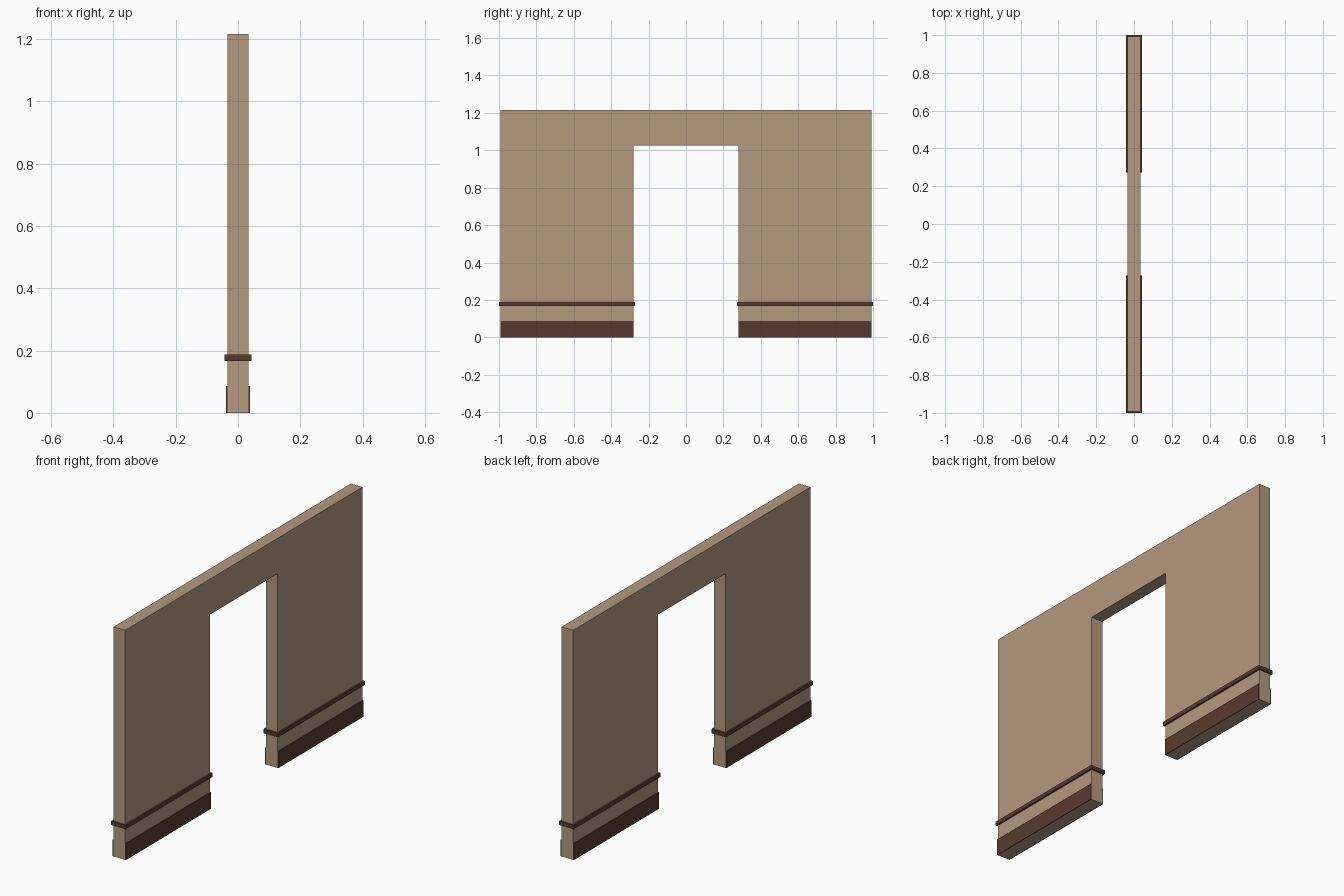
import bpy, bmesh

if "Cube" in bpy.data.objects:
    bpy.data.objects.remove(bpy.data.objects["Cube"])


def material(name, rgb):
    m = bpy.data.materials.new(name)
    m.diffuse_color = (*rgb, 1.0)
    m.use_nodes = True
    m.node_tree.nodes["Principled BSDF"].inputs["Base Color"].default_value = m.diffuse_color
    return m


TAN = material("tan plaster", (0.462, 0.319, 0.212))
BROWN = material("dark brown wood", (0.098, 0.042, 0.027))

HALF_LEN, HALF_THICK, HEIGHT = 0.993, 0.034, 1.215
DOOR_HALF, DOOR_TOP = 0.281, 1.027


def finish(bm, name, mat):
    bmesh.ops.recalc_face_normals(bm, faces=bm.faces)
    mesh = bpy.data.meshes.new(name)
    bm.to_mesh(mesh)
    bm.free()
    mesh.materials.append(mat)
    ob = bpy.data.objects.new(name, mesh)
    bpy.context.collection.objects.link(ob)


def box(name, x, y, z, mat):
    bm = bmesh.new()
    bmesh.ops.create_cube(bm, size=1.0)
    for v in bm.verts:
        v.co = [lim[0] if c < 0 else lim[1] for c, lim in zip(v.co, (x, y, z))]
    finish(bm, name, mat)


# Wall with doorway: one outline extruded through its thickness
outline = [(-HALF_LEN, 0), (-DOOR_HALF, 0), (-DOOR_HALF, DOOR_TOP),
           (DOOR_HALF, DOOR_TOP), (DOOR_HALF, 0), (HALF_LEN, 0),
           (HALF_LEN, HEIGHT), (-HALF_LEN, HEIGHT)]
bm = bmesh.new()
face = bm.faces.new([bm.verts.new((-HALF_THICK, y, z)) for y, z in outline])
ext = bmesh.ops.extrude_face_region(bm, geom=[face])
bmesh.ops.translate(bm, vec=(2 * HALF_THICK, 0, 0),
                    verts=[g for g in ext["geom"] if isinstance(g, bmesh.types.BMVert)])
finish(bm, "wall", TAN)

for end, s in (("front", -1), ("back", 1)):
    # Rail wrapping all around each pier
    box(f"{end}_rail", (-0.043, 0.043), sorted((s * 0.273, s * 1.0)), (0.167, 0.188), BROWN)
    # Baseboards on both faces, flush with the pier ends
    for side, t in (("left", -1), ("right", 1)):
        box(f"{end}_{side}_baseboard", sorted((t * HALF_THICK, t * 0.039)),
            sorted((s * DOOR_HALF, s * HALF_LEN)), (0.0, 0.087), BROWN)
